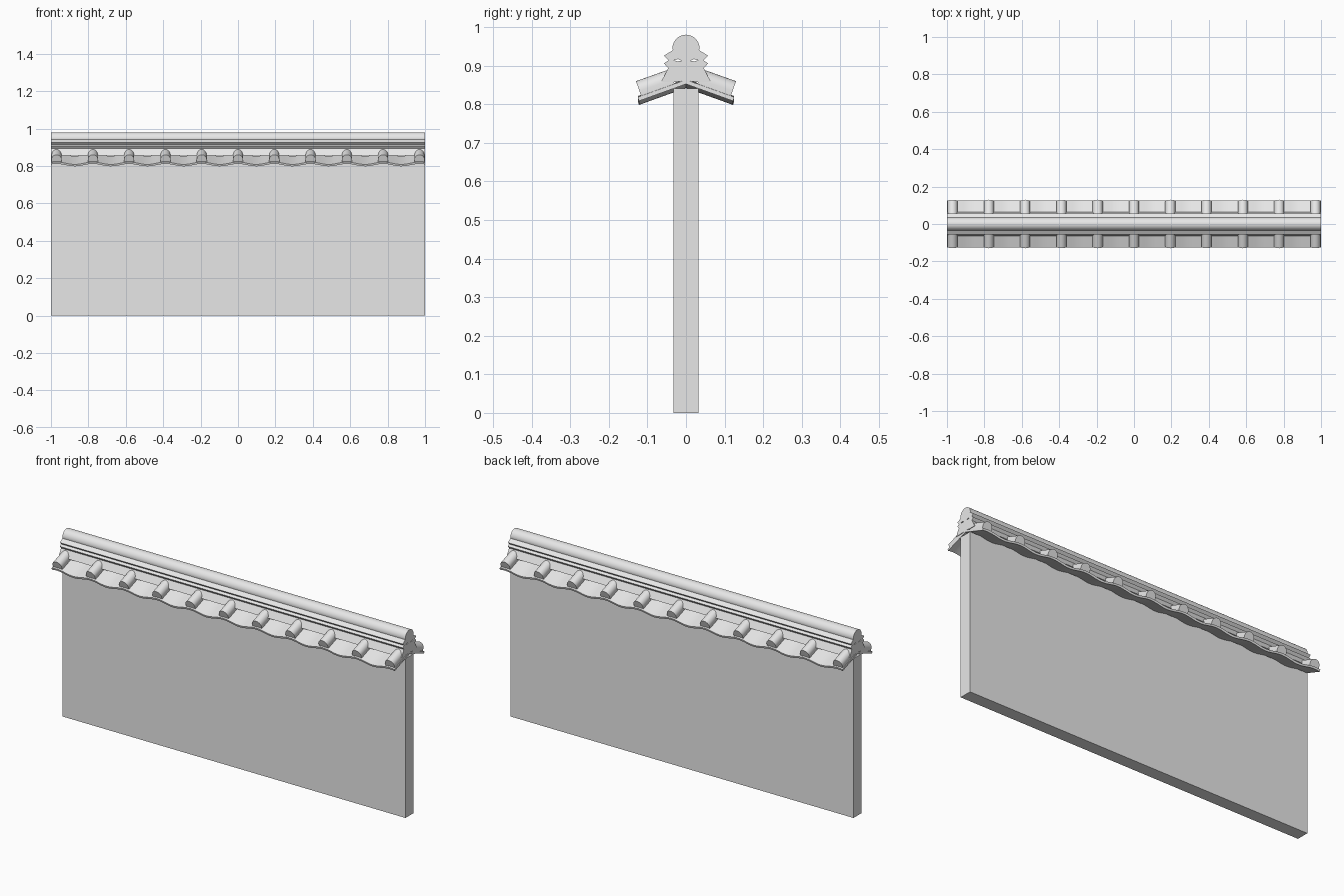
import bpy, bmesh
from math import sin, cos, pi, radians

cube = bpy.data.objects.get("Cube")
if cube:
    bpy.data.objects.remove(cube, do_unlink=True)

GREY = (0.8, 0.8, 0.8, 1)
stone = bpy.data.materials.new("light_grey_stone")
stone.use_nodes = True
stone.diffuse_color = GREY
stone.node_tree.nodes["Principled BSDF"].inputs["Base Color"].default_value = GREY


def smooth(obj, angle=35):
    bpy.ops.object.select_all(action='DESELECT')
    obj.select_set(True)
    bpy.context.view_layer.objects.active = obj
    bpy.ops.object.shade_smooth_by_angle(angle=radians(angle))


def loft(name, rings):
    """Closed solid through a series of equal cross-section rings."""
    bm = bmesh.new()
    loops = [[bm.verts.new(p) for p in ring] for ring in rings]
    n = len(loops[0])
    for a, b in zip(loops, loops[1:]):
        for i in range(n):
            j = (i + 1) % n
            bm.faces.new((a[i], a[j], b[j], b[i]))
    bm.faces.new(loops[0])
    bm.faces.new(loops[-1])
    bmesh.ops.recalc_face_normals(bm, faces=bm.faces)
    mesh = bpy.data.meshes.new(name)
    bm.to_mesh(mesh)
    bm.free()
    mesh.materials.append(stone)
    obj = bpy.data.objects.new(name, mesh)
    bpy.context.collection.objects.link(obj)
    return obj


# Wall slab
W, H = 0.033, 0.84
loft("wall", [[(x, -W, 0), (x, W, 0), (x, W, H), (x, -W, H)] for x in (-1, 1)])

# Gabled pan tiles, sagging between the roll tiles
PITCH = 0.194
gable = [(-0.122, 0.811), (0, 0.855), (0.122, 0.811),
         (0.125, 0.821), (0, 0.866), (-0.125, 0.821)]
rings = []
STEPS = 120
for k in range(STEPS + 1):
    x = -1 + 2 * k / STEPS
    sag = 0.0065 * (1 - cos(2 * pi * x / PITCH))
    rings.append([(x, y, z - sag) for y, z in gable])
smooth(loft("pan_tiles", rings), 18)

# Arched roll tiles on both slopes
R, TILT, LENGTH = 0.027, radians(19.5), 0.092
arch = [(-R, 0), (R, 0)] + [(R * cos(pi * i / 12), 0.014 + R * sin(pi * i / 12)) for i in range(13)]
for side, label in ((-1, "front"), (1, "back")):
    for k in range(-5, 6):
        rings = []
        for d in (0, LENGTH):
            rings.append([(k * PITCH + u,
                           side * (0.116 - d * cos(TILT) + v * sin(TILT)),
                           0.821 + d * sin(TILT) + v * cos(TILT)) for u, v in arch])
        smooth(loft(f"{label}_roll_tile_{k + 6}", rings))

# Ridge: domed cap over two stepped courses, with two small slots along it
half = [(0.035 * sin(pi * i / 20), 0.945 + 0.035 * cos(pi * i / 20)) for i in range(11)]
half += [(0.034, 0.94), (0.057, 0.926), (0.045, 0.914), (0.057, 0.906),
         (0.046, 0.893), (0.065, 0.857), (0.03, 0.857)]
outline = half + [(0, 0.861)] + [(-y, z) for y, z in reversed(half[1:])]
slot = [(0.01, 0.912), (0.022, 0.911), (0.031, 0.914), (0.02, 0.917)]
curve = bpy.data.curves.new("ridge", 'CURVE')
curve.dimensions = '2D'
curve.fill_mode = 'BOTH'
curve.extrude = 1
for pts in (outline, slot, [(-y, z) for y, z in slot]):
    spline = curve.splines.new('POLY')
    spline.points.add(len(pts) - 1)
    for p, (y, z) in zip(spline.points, pts):
        p.co = (y, z, 0, 1)
    spline.use_cyclic_u = True
curve.materials.append(stone)
ridge = bpy.data.objects.new("ridge", curve)
bpy.context.collection.objects.link(ridge)
ridge.rotation_euler = (pi / 2, 0, pi / 2)
bpy.ops.object.select_all(action='DESELECT')
ridge.select_set(True)
bpy.context.view_layer.objects.active = ridge
bpy.ops.object.convert(target='MESH')
ridge = bpy.context.view_layer.objects.active
bm = bmesh.new()
bm.from_mesh(ridge.data)
bmesh.ops.remove_doubles(bm, verts=bm.verts, dist=0.0001)
bmesh.ops.recalc_face_normals(bm, faces=bm.faces)
bm.to_mesh(ridge.data)
bm.free()
smooth(ridge, 25)
